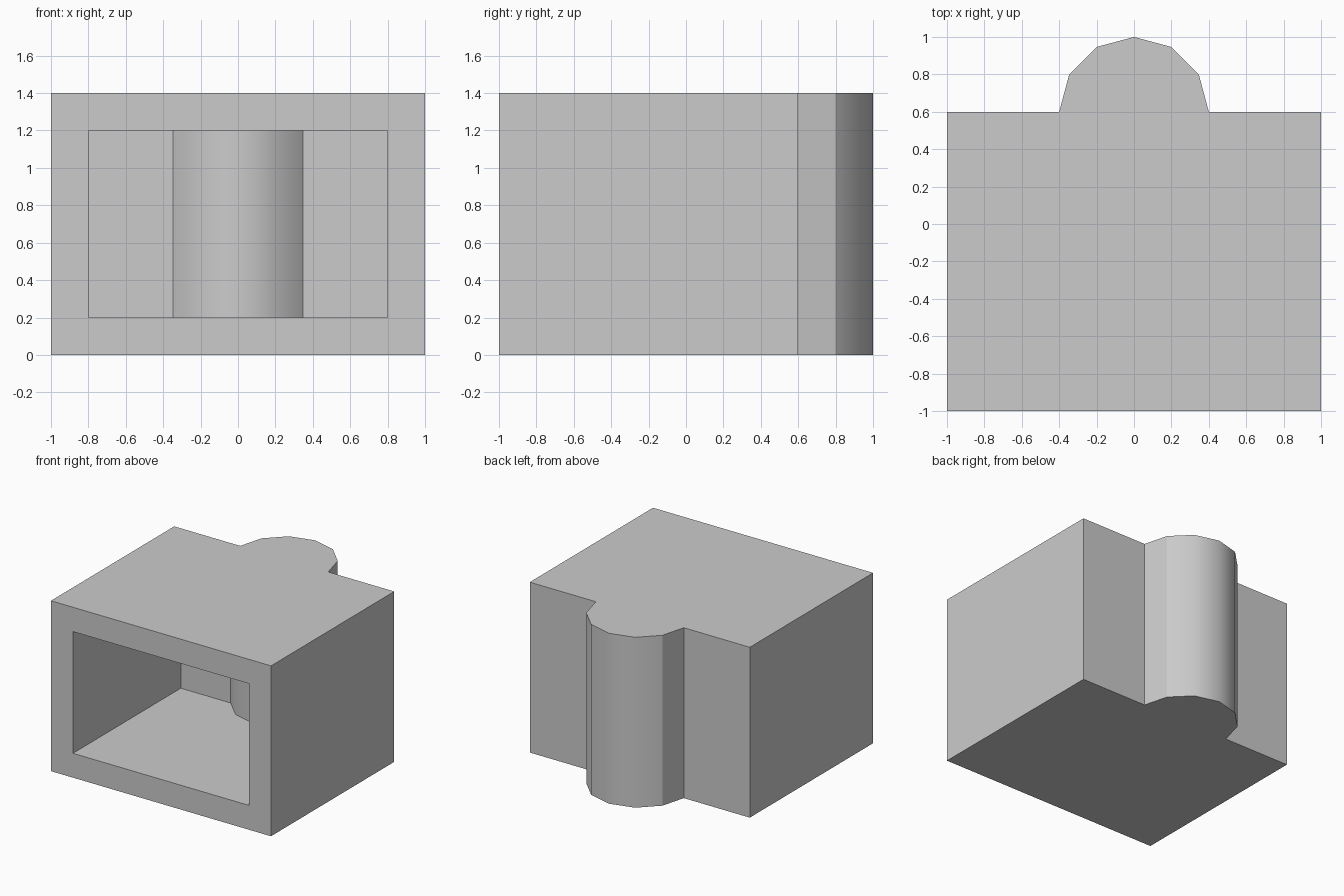
import bpy, bmesh
from math import sin, cos, radians

cube = bpy.data.objects.get("Cube")
if cube:
    bpy.data.objects.remove(cube, do_unlink=True)

RADIUS, CENTRE_Y = 0.4, 0.6      # the twelve-sided column


def arc(start, end):
    """Column corners between two angles, in 30 degree steps."""
    step = 30 if end > start else -30
    return [(RADIUS * cos(radians(a)), CENTRE_Y + RADIUS * sin(radians(a)))
            for a in range(start, end + step, step)]


def prism(name, outline, bottom, top):
    """Upright solid with the given footprint."""
    bm = bmesh.new()
    base = bm.faces.new([bm.verts.new((x, y, bottom)) for x, y in outline])
    grown = bmesh.ops.extrude_face_region(bm, geom=[base])["geom"]
    verts = [v for v in grown if isinstance(v, bmesh.types.BMVert)]
    bmesh.ops.translate(bm, vec=(0, 0, top - bottom), verts=verts)
    bmesh.ops.recalc_face_normals(bm, faces=bm.faces)
    mesh = bpy.data.meshes.new(name)
    bm.to_mesh(mesh)
    bm.free()
    obj = bpy.data.objects.new(name, mesh)
    bpy.context.collection.objects.link(obj)
    return obj


grey = bpy.data.materials.new("light grey")
grey.use_nodes = True
colour = (0.6, 0.6, 0.6, 1)
grey.diffuse_color = colour
grey.node_tree.nodes["Principled BSDF"].inputs["Base Color"].default_value = colour

# Housing: block with the rounded column projecting from its back
housing = prism("housing", [(-1, -1), (1, -1), (1, 0.6)] + arc(0, 180) + [(-1, 0.6)], 0, 1.4)
housing.data.materials.append(grey)

# Cavity: open at the front, with the column bulging through its back wall
cutter = prism("cavity_cutter", [(-0.8, -1.2), (0.8, -1.2), (0.8, 0.4)] + arc(330, 210) + [(-0.8, 0.4)], 0.2, 1.2)
cutter.data.materials.append(grey)

cut = housing.modifiers.new("cavity", "BOOLEAN")
cut.operation = "DIFFERENCE"
cut.solver = "EXACT"
cut.object = cutter
bpy.ops.object.select_all(action="DESELECT")
housing.select_set(True)
bpy.context.view_layer.objects.active = housing
bpy.ops.object.modifier_apply(modifier=cut.name)
bpy.data.objects.remove(cutter, do_unlink=True)

# Smooth column, with crisp edges beside the flat outer facets
bpy.ops.object.shade_smooth_by_angle(angle=radians(40))
bm = bmesh.new()
bm.from_mesh(housing.data)
for edge in bm.edges:
    if all(abs(v.co.y - 0.8) < 0.01 and 0.3 < abs(v.co.x) < 0.4 for v in edge.verts):
        edge.smooth = False
bm.to_mesh(housing.data)
bm.free()
